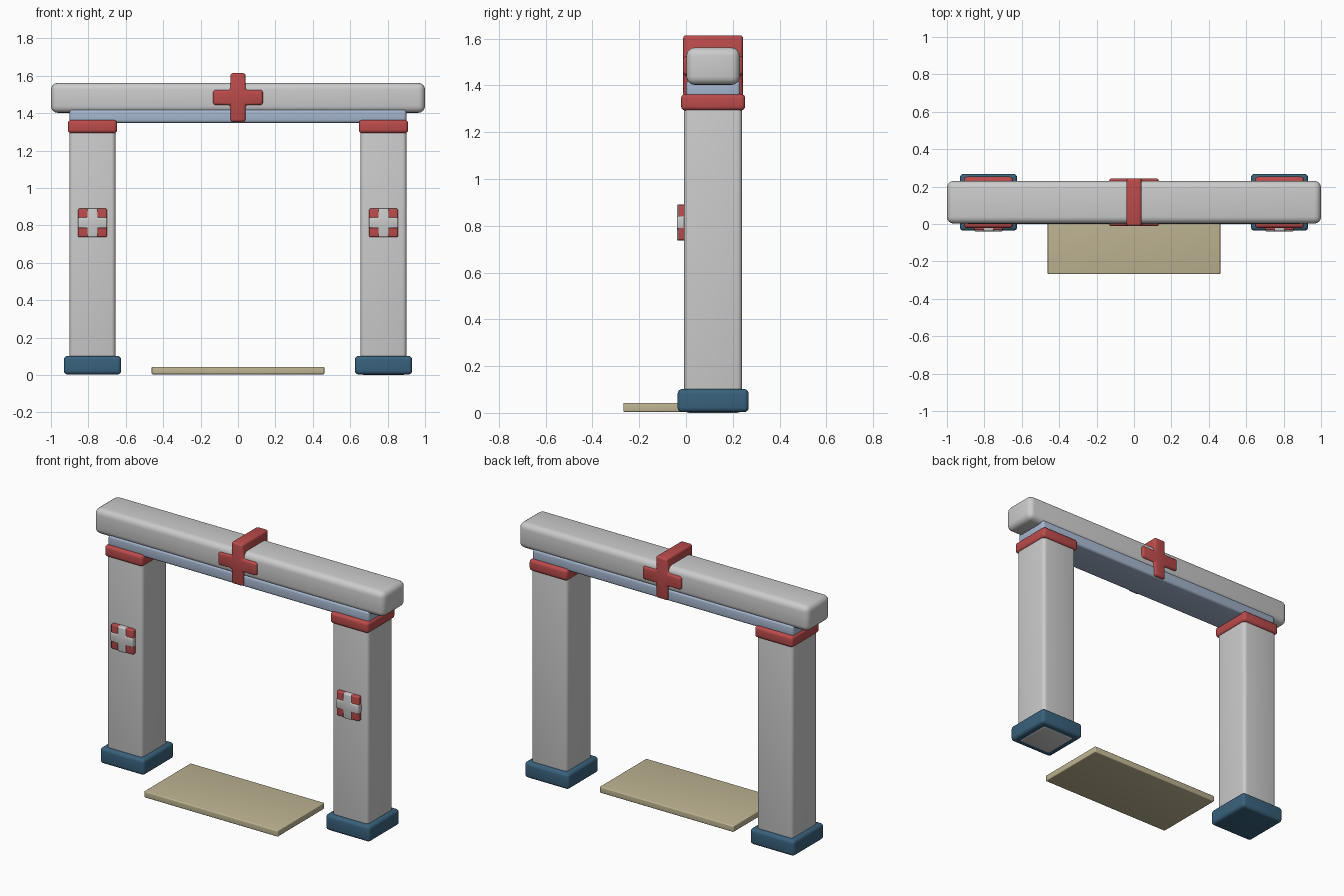
import bpy, bmesh, math

if "Cube" in bpy.data.objects:
    bpy.data.objects.remove(bpy.data.objects["Cube"])

YC = 0.116  # depth centre shared by the arch parts


def material(name, rgb):
    m = bpy.data.materials.new(name)
    m.diffuse_color = (*rgb, 1)
    m.use_nodes = True
    m.node_tree.nodes["Principled BSDF"].inputs["Base Color"].default_value = m.diffuse_color
    return m


RED = material("red", (0.50, 0.07, 0.07))
NAVY = material("dark_blue", (0.04, 0.12, 0.20))
PALE = material("pale_blue", (0.38, 0.47, 0.62))
TAN = material("tan", (0.52, 0.46, 0.29))


def finish(name, bm, bevel, mat, segments=4):
    """Turn a bmesh into an object with softly rounded edges."""
    bmesh.ops.recalc_face_normals(bm, faces=bm.faces)
    me = bpy.data.meshes.new(name)
    bm.to_mesh(me)
    bm.free()
    ob = bpy.data.objects.new(name, me)
    bpy.context.collection.objects.link(ob)
    if mat:
        me.materials.append(mat)
    mod = ob.modifiers.new("round", 'BEVEL')
    mod.width = bevel
    mod.segments = segments
    mod.limit_method = 'ANGLE'
    bpy.ops.object.select_all(action='DESELECT')
    bpy.context.view_layer.objects.active = ob
    ob.select_set(True)
    bpy.ops.object.modifier_apply(modifier="round")
    bpy.ops.object.shade_smooth_by_angle(angle=math.radians(40))
    return ob


def box(name, x, y, z, bevel, mat=None):
    """Rounded box from (min, max) ranges."""
    bm = bmesh.new()
    bmesh.ops.create_cube(bm, size=1)
    for v in bm.verts:
        v.co = [r[0] + (c + 0.5) * (r[1] - r[0]) for c, r in zip(v.co, (x, y, z))]
    return finish(name, bm, bevel, mat)


def cross(name, cx, cz, half_w, half_h, arm, y, bevel, mat=None):
    """Plus-shaped prism extruded along y."""
    a, w, h = arm, half_w, half_h
    pts = [(a, a), (a, h), (-a, h), (-a, a), (-w, a), (-w, -a),
           (-a, -a), (-a, -h), (a, -h), (a, -a), (w, -a), (w, a)]
    bm = bmesh.new()
    face = bm.faces.new([bm.verts.new((cx + px, y[0], cz + pz)) for px, pz in pts])
    ext = bmesh.ops.extrude_face_region(bm, geom=[face])["geom"]
    verts = [g for g in ext if isinstance(g, bmesh.types.BMVert)]
    bmesh.ops.translate(bm, verts=verts, vec=(0, y[1] - y[0], 0))
    return finish(name, bm, bevel, mat, 3)


def depth(half):
    return (YC - half, YC + half)


# Two posts with foot, collar and badge
for side, s in (("left", -1), ("right", 1)):
    px = 0.778 * s
    foot_z = 0.0 if s > 0 else 0.012
    box(side + "_post", (px - 0.123, px + 0.123), depth(0.124), (foot_z, 1.33), 0.022)
    box(side + "_foot", (px - 0.153, px + 0.153), depth(0.152), (0.003, 0.102), 0.02, NAVY)
    box(side + "_collar", (px - 0.132, px + 0.132), depth(0.137), (1.293, 1.363), 0.018, RED)
    box(side + "_badge", (px - 0.077, px + 0.077), (-0.033, 0.01), (0.738, 0.89), 0.007, RED)
    cross(side + "_badge_cross", px, 0.814, 0.078, 0.077, 0.028, (-0.039, 0.01), 0.007)

# Lintel and top beam
box("lintel", (-0.9, 0.9), depth(0.115), (1.348, 1.42), 0.015, PALE)
box("beam", (-1, 1), depth(0.114), (1.402, 1.562), 0.036)

# Large cross running through the beam
cross("beam_cross", 0, 1.484, 0.133, 0.130, 0.04, depth(0.128), 0.013, RED)

# Floor mat
box("mat", (-0.462, 0.462), (-0.268, 0.192), (0.004, 0.043), 0.006, TAN)
